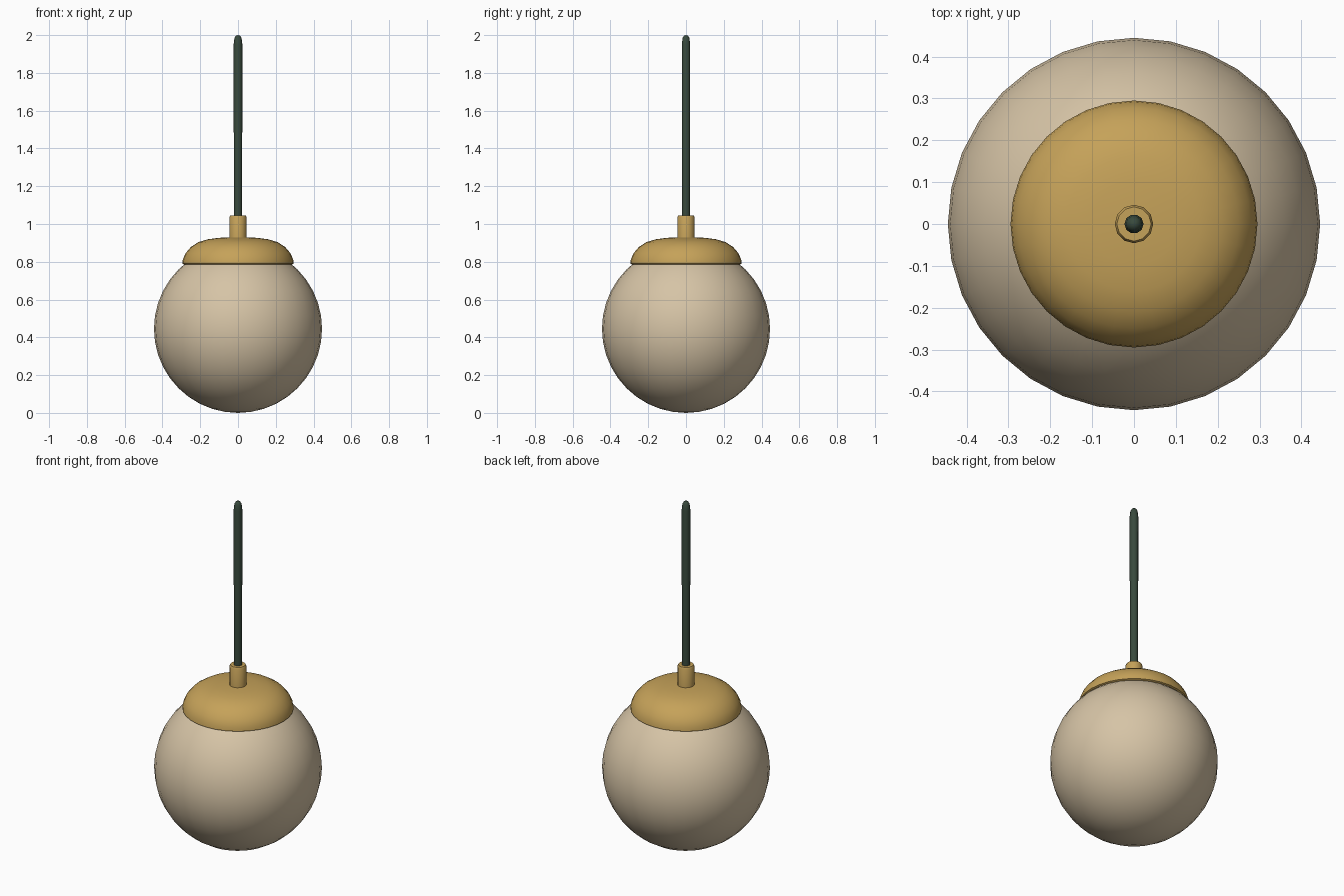
import bpy, bmesh, math

cube = bpy.data.objects.get("Cube")
if cube:
    bpy.data.objects.remove(cube, do_unlink=True)


def material(name, rgb):
    mat = bpy.data.materials.new(name)
    mat.use_nodes = True
    color = (*rgb, 1.0)
    mat.diffuse_color = color
    bsdf = mat.node_tree.nodes["Principled BSDF"]
    bsdf.inputs["Base Color"].default_value = color
    bsdf.inputs["Roughness"].default_value = 0.6
    return mat


def lathe(name, profile, sides, mat, angle):
    """Revolve an (r, z) profile, listed bottom to top, around the z axis."""
    bm = bmesh.new()
    verts = [bm.verts.new((r, 0, z)) for r, z in profile]
    edges = [bm.edges.new(pair) for pair in zip(verts, verts[1:])]
    bmesh.ops.spin(bm, geom=verts + edges, cent=(0, 0, 0), axis=(0, 0, 1),
                   angle=math.tau, steps=sides, use_duplicate=False)
    bmesh.ops.remove_doubles(bm, verts=bm.verts[:], dist=0.0005)
    bmesh.ops.recalc_face_normals(bm, faces=bm.faces[:])
    mesh = bpy.data.meshes.new(name)
    bm.to_mesh(mesh)
    bm.free()
    mesh.materials.append(mat)
    obj = bpy.data.objects.new(name, mesh)
    bpy.context.collection.objects.link(obj)
    bpy.ops.object.select_all(action="DESELECT")
    obj.select_set(True)
    bpy.context.view_layer.objects.active = obj
    bpy.ops.object.shade_smooth_by_angle(angle=math.radians(angle))
    return obj


cream = material("cream glass", (0.67, 0.55, 0.38))
brass = material("warm brass", (0.56, 0.36, 0.10))
green = material("dark green cord", (0.040, 0.068, 0.046))

# Round glass shade
radius, rings = 0.445, 20
arc = [math.pi * i / rings for i in range(rings + 1)]
lathe("globe_shade",
      [(radius * math.sin(a), radius * (1 - math.cos(a))) for a in arc],
      32, cream, 60)

# Domed cap with a thin lower lip
lathe("cap", [(0, 0.79), (0.285, 0.785), (0.295, 0.79), (0.292, 0.812),
              (0.278, 0.845), (0.25, 0.878), (0.21, 0.904), (0.16, 0.919),
              (0.10, 0.927), (0, 0.93)], 32, brass, 50)

# Cord collar with a softened top edge
lathe("collar", [(0, 0.90), (0.046, 0.90), (0.046, 1.035), (0.041, 1.045),
                 (0, 1.045)], 12, brass, 50)

# Hanging cord with a rounded tip
lathe("cord", [(0, 1.02), (0.022, 1.02), (0.023, 1.95), (0.019, 1.985),
               (0.011, 1.997), (0, 2.0)], 10, green, 60)
